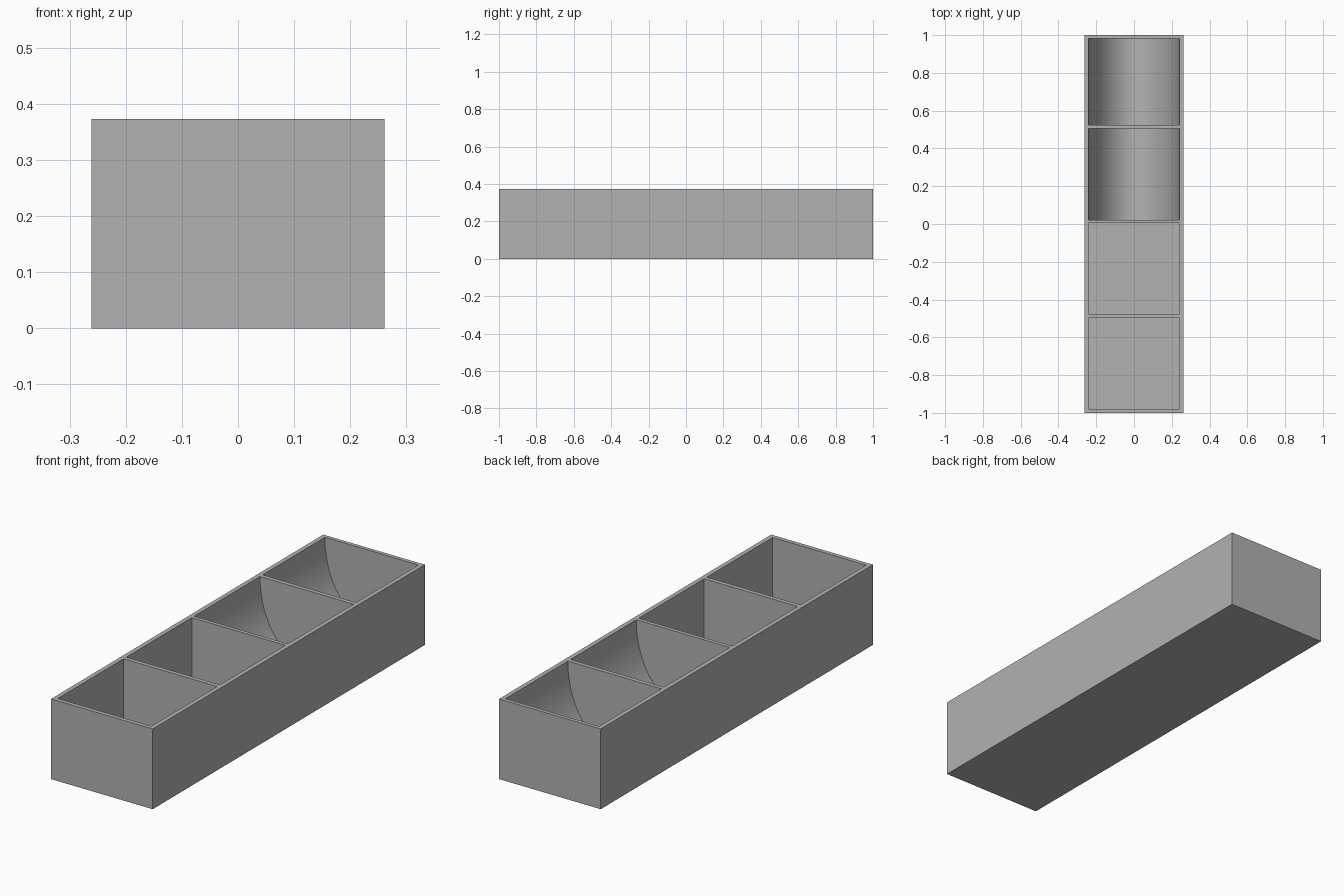
import bpy
import bmesh
import math

cube = bpy.data.objects.get("Cube")
if cube:
    bpy.data.objects.remove(cube, do_unlink=True)

WIDTH, LENGTH, HEIGHT = 0.523, 2.0, 0.373
WALL = 0.021
HALF = WIDTH / 2 - WALL          # half width of a pocket
DEPTH = HEIGHT - WALL            # pocket depth above the floor
OVER = 0.05                      # cutter overshoot above the rim

grey = bpy.data.materials.new("plain grey")
grey.use_nodes = True
colour = (0.445, 0.445, 0.445, 1)
grey.diffuse_color = colour
grey.node_tree.nodes["Principled BSDF"].inputs["Base Color"].default_value = colour


def prism(name, profile, y0, y1):
    """Extrude an (x, z) profile from y0 to y1."""
    bm = bmesh.new()
    face = bm.faces.new([bm.verts.new((x, y0, z)) for x, z in profile])
    moved = bmesh.ops.extrude_face_region(bm, geom=[face])["geom"]
    verts = [v for v in moved if isinstance(v, bmesh.types.BMVert)]
    bmesh.ops.translate(bm, verts=verts, vec=(0, y1 - y0, 0))
    bmesh.ops.recalc_face_normals(bm, faces=bm.faces)
    mesh = bpy.data.meshes.new(name)
    bm.to_mesh(mesh)
    bm.free()
    mesh.materials.append(grey)
    obj = bpy.data.objects.new(name, mesh)
    bpy.context.collection.objects.link(obj)
    return obj


def rectangle(half, low, high):
    return [(-half, low), (half, low), (half, high), (-half, high)]


def scoop(steps=64):
    """Half ellipse hanging from the rim, with a straight lip above it."""
    arc = [(-HALF * math.cos(math.pi * i / steps),
            HEIGHT - DEPTH * math.sin(math.pi * i / steps)) for i in range(steps + 1)]
    return arc + [(HALF, HEIGHT + OVER), (-HALF, HEIGHT + OVER)]


# Solid tray body
tray = prism("divided_tray", rectangle(WIDTH / 2, 0, HEIGHT), -LENGTH / 2, LENGTH / 2)

# Two square pockets at the front, two rounded scoops at the back
box = rectangle(HALF, WALL, HEIGHT + OVER)
pockets = [("square", box, -0.98, -0.497), ("square", box, -0.477, 0.004),
           ("scoop", scoop(), 0.022, 0.505), ("scoop", scoop(), 0.525, 0.982)]

bpy.ops.object.select_all(action="DESELECT")
bpy.context.view_layer.objects.active = tray
tray.select_set(True)
for kind, profile, y0, y1 in pockets:
    cutter = prism(kind + "_pocket_cutter", profile, y0, y1)
    cutter.hide_render = True
    cut = tray.modifiers.new(kind + " pocket", "BOOLEAN")
    cut.operation = "DIFFERENCE"
    cut.solver = "EXACT"
    cut.object = cutter
    bpy.ops.object.modifier_apply(modifier=cut.name)
    bpy.data.objects.remove(cutter, do_unlink=True)

# Smooth scoops, crisp corners
bpy.ops.object.shade_smooth_by_angle(angle=math.radians(30))
